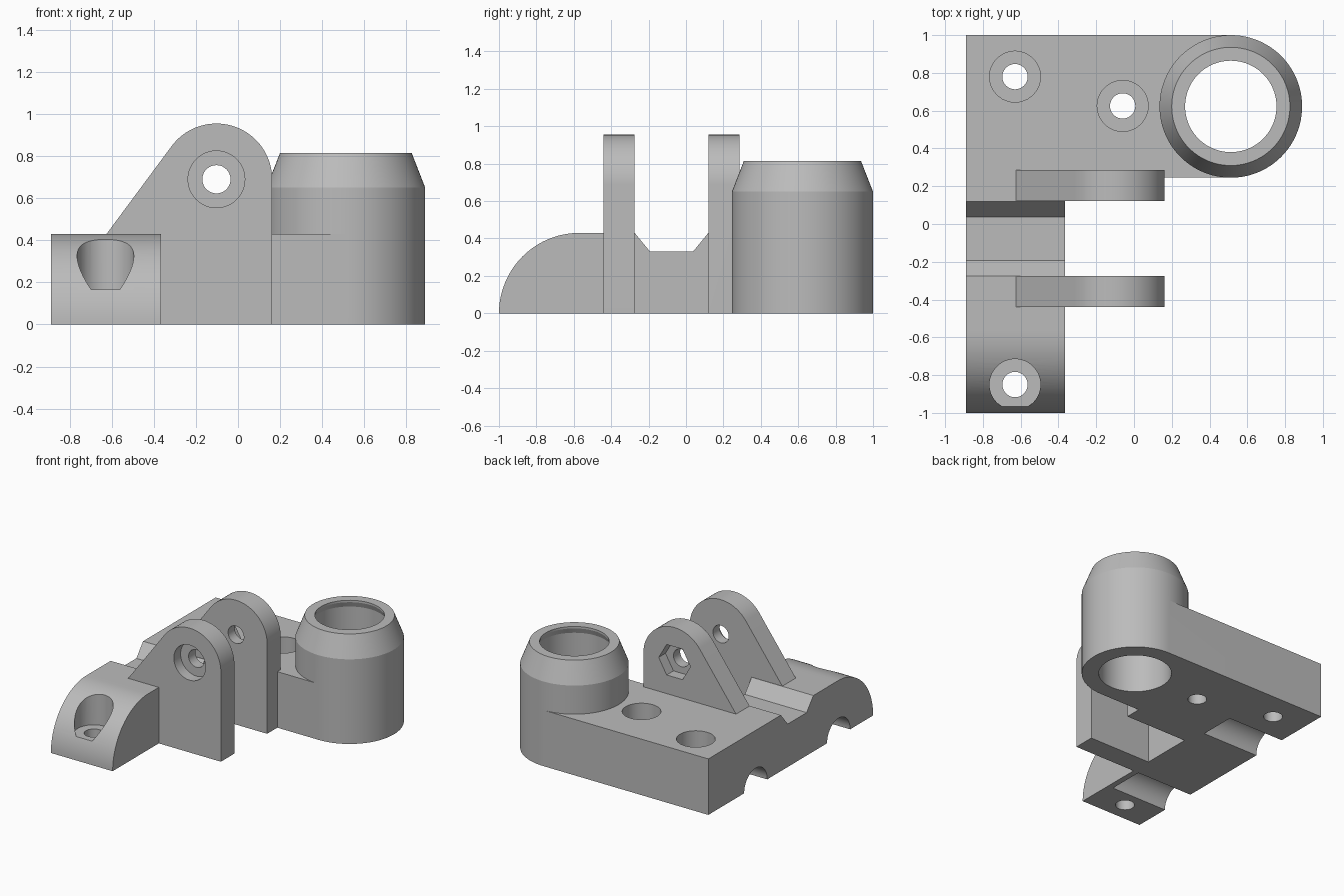
import bpy, bmesh, math
from mathutils import Vector

if "Cube" in bpy.data.objects:
    bpy.data.objects.remove(bpy.data.objects["Cube"], do_unlink=True)

grey = bpy.data.materials.new("plain_grey")
grey.use_nodes = True
tone = (0.5, 0.5, 0.5, 1)
grey.diffuse_color = tone
grey.node_tree.nodes["Principled BSDF"].inputs["Base Color"].default_value = tone

PLACE = {"x": lambda a, b, d: (d, a, b),
         "y": lambda a, b, d: (a, d, b),
         "z": lambda a, b, d: (a, b, d)}


def finish(name, bm):
    bmesh.ops.recalc_face_normals(bm, faces=bm.faces)
    mesh = bpy.data.meshes.new(name)
    bm.to_mesh(mesh)
    bm.free()
    mesh.materials.append(grey)
    obj = bpy.data.objects.new(name, mesh)
    bpy.context.collection.objects.link(obj)
    return obj


def prism(name, profile, axis, start, end):
    """Extrude a flat profile along an axis."""
    bm = bmesh.new()
    face = bm.faces.new([bm.verts.new(PLACE[axis](a, b, start)) for a, b in profile])
    moved = bmesh.ops.extrude_face_region(bm, geom=[face])["geom"]
    bmesh.ops.translate(bm, vec=Vector(PLACE[axis](0, 0, end - start)),
                        verts=[v for v in moved if isinstance(v, bmesh.types.BMVert)])
    return finish(name, bm)


def arc(centre, radius, first, last, steps):
    return [(centre[0] + radius * math.cos(first + (last - first) * i / steps),
             centre[1] + radius * math.sin(first + (last - first) * i / steps))
            for i in range(steps + 1)]


def ring(centre, radius, sides=48):
    return arc(centre, radius, 0, math.tau, sides)[:-1]


def lathe(name, centre, outline, sides=96):
    """Solid of stacked rings given as (radius, height)."""
    bm = bmesh.new()
    loops = [[bm.verts.new((x, y, z)) for x, y in ring(centre, r, sides)]
             for r, z in outline]
    for low, high in zip(loops, loops[1:]):
        for i in range(sides):
            j = (i + 1) % sides
            bm.faces.new((low[i], low[j], high[j], high[i]))
    bm.faces.new(loops[0])
    bm.faces.new(loops[-1])
    return finish(name, bm)


def combine(body, others, operation):
    """Apply booleans to the body and discard the operands."""
    for other in others:
        other.hide_render = True
        mod = body.modifiers.new("join", "BOOLEAN")
        mod.operation, mod.object, mod.solver = operation, other, "EXACT"
        bpy.context.view_layer.update()
        graph = bpy.context.evaluated_depsgraph_get()
        mesh = bpy.data.meshes.new_from_object(body.evaluated_get(graph))
        body.modifiers.clear()
        body.data = mesh
        bpy.data.objects.remove(other, do_unlink=True)


LEFT, INNER, DECK = -0.89, -0.365, 0.43
MID = -0.0775                  # centre plane between the lugs
TOWER = (0.5125, 0.6225)
PIVOT, LUG_R = (-0.1025, 0.69), 0.265

# Rear plate
body = prism("bracket_body", [(LEFT, 0.245), (TOWER[0], 0.245), (TOWER[0], 1), (LEFT, 1)],
             "z", 0, DECK)

# Arm with rounded nose and a shallow trough between the lugs
nose = arc((-1 + DECK, 0), DECK, math.pi, math.pi / 2, 24)
trough = [(MID - 0.197, DECK), (MID - 0.115, 0.33), (MID + 0.115, 0.33), (MID + 0.197, DECK)]
arm = prism("arm", nose + trough + [(0.5, DECK), (0.5, 0)], "x", LEFT, INNER)

# Two upright lugs, sloping side tangent to the rounded top
foot = Vector((-0.625, DECK))
to_foot = foot - Vector(PIVOT)
tangent = math.atan2(to_foot.y, to_foot.x) + math.tau - math.acos(LUG_R / to_foot.length)
lug_profile = ([(foot.x, 0), (PIVOT[0] + LUG_R, 0)]
               + arc(PIVOT, LUG_R, 0, tangent, 36) + [tuple(foot)])
lugs = [prism("lug", lug_profile, "y", MID + s * 0.199, MID + s * 0.3625) for s in (-1, 1)]

# Round tower with chamfered top
tower = lathe("tower", TOWER, [(0.3775, 0), (0.3775, 0.65), (0.313, 0.815)])
combine(body, [arm] + lugs + [tower], "UNION")

# Tower bore with a narrower lip at the top
cutters = [lathe("bore", TOWER, [(0.257, -0.1), (0.257, 0.76), (0.242, 0.80), (0.242, 0.9)])]

# Counterbored mounting holes
for spot in ((-0.63, 0.78), (-0.06, 0.625), (-0.63, -0.85)):
    cutters.append(lathe("screw_hole", spot,
                         [(0.067, -0.1), (0.067, 0.165), (0.135, 0.165), (0.135, 0.6)], 48))

# Pivot hole, round head recess in front and hexagonal nut recess behind
cutters.append(prism("pivot_hole", ring(PIVOT, 0.067), "y", -0.6, 0.5))
cutters.append(prism("head_recess", ring(PIVOT, 0.135), "y", -0.6, MID - 0.28))
cutters.append(prism("nut_recess", ring(PIVOT, 0.135, 6), "y", MID + 0.28, 0.5))

# Half-round channels under the plate and arm
for side in (-1, 1):
    cutters.append(prism("channel", ring((MID + side * 0.503, 0), 0.14), "x", -1, -0.41))
combine(body, cutters, "DIFFERENCE")

# Smooth curved walls, crisp edges
bpy.ops.object.select_all(action="DESELECT")
body.select_set(True)
bpy.context.view_layer.objects.active = body
bpy.ops.object.shade_smooth_by_angle(angle=math.radians(20))
